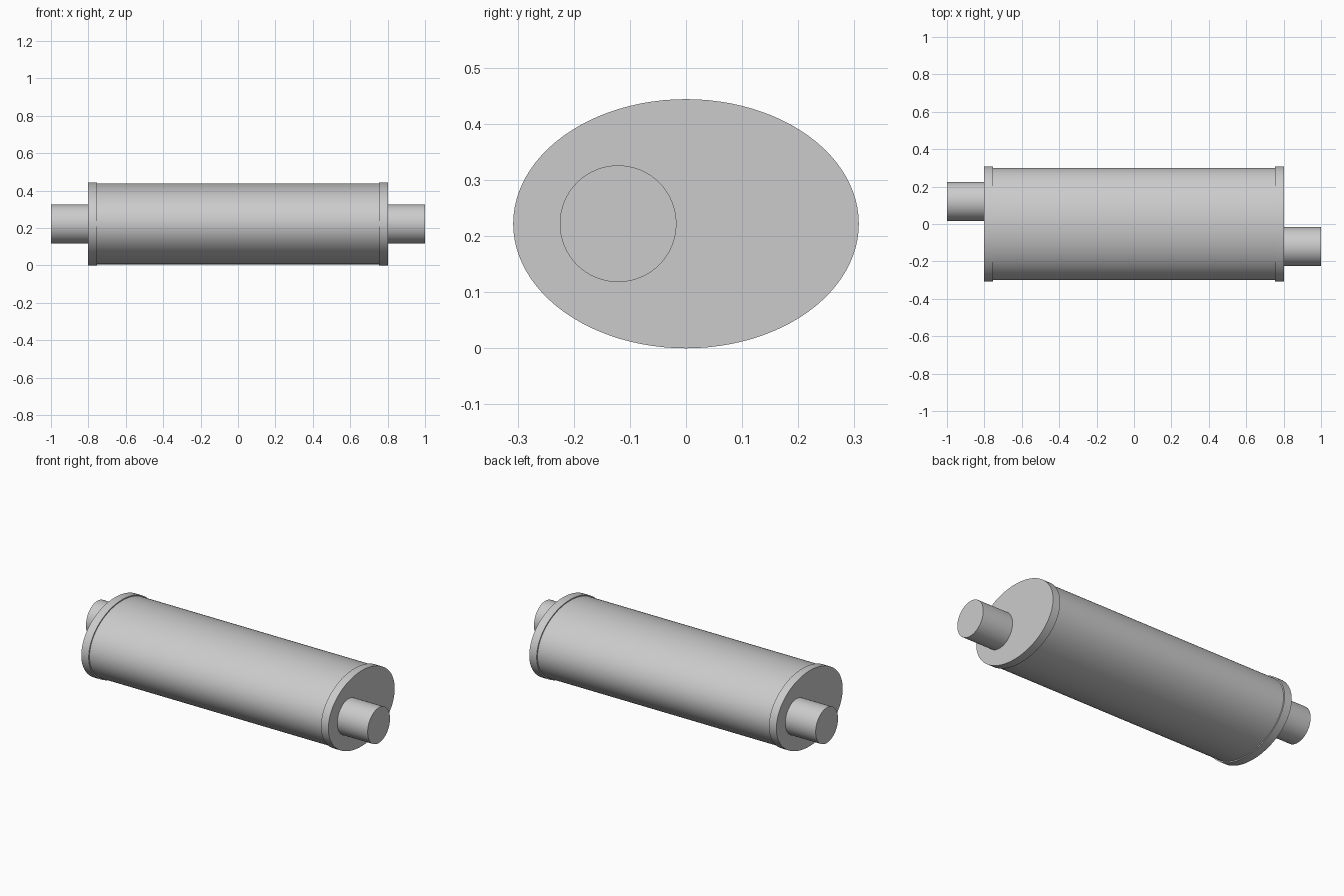
import bpy
from math import pi

if "Cube" in bpy.data.objects:
    bpy.data.objects.remove(bpy.data.objects["Cube"])


def tube(name, x0, x1, y, ry, rz, sides=96):
    """Solid elliptical cylinder running along x, centred at z = 0.222."""
    bpy.ops.mesh.primitive_cylinder_add(
        vertices=sides, radius=1, depth=abs(x1 - x0),
        location=((x0 + x1) / 2, y, 0.222), rotation=(0, pi / 2, 0))
    ob = bpy.context.object
    ob.name = name
    # after the turn, local x lies along z and local y along y
    ob.scale = (rz, ry, 1)
    bpy.ops.object.transform_apply(location=False, rotation=True, scale=True)
    bpy.ops.object.shade_smooth_by_angle()
    return ob


# Oval muffler body
tube("muffler_body", -0.78, 0.78, 0, 0.30, 0.216)

# Raised end caps and diagonally offset pipes
for side, end, pipe in ((-1, "left_end_cap", "inlet_pipe"),
                        (1, "right_end_cap", "outlet_pipe")):
    tube(end, side * 0.755, side * 0.803, 0, 0.308, 0.222)
    tube(pipe, side * 0.78, side * 1.0, -side * 0.121, 0.104, 0.104, 64)
